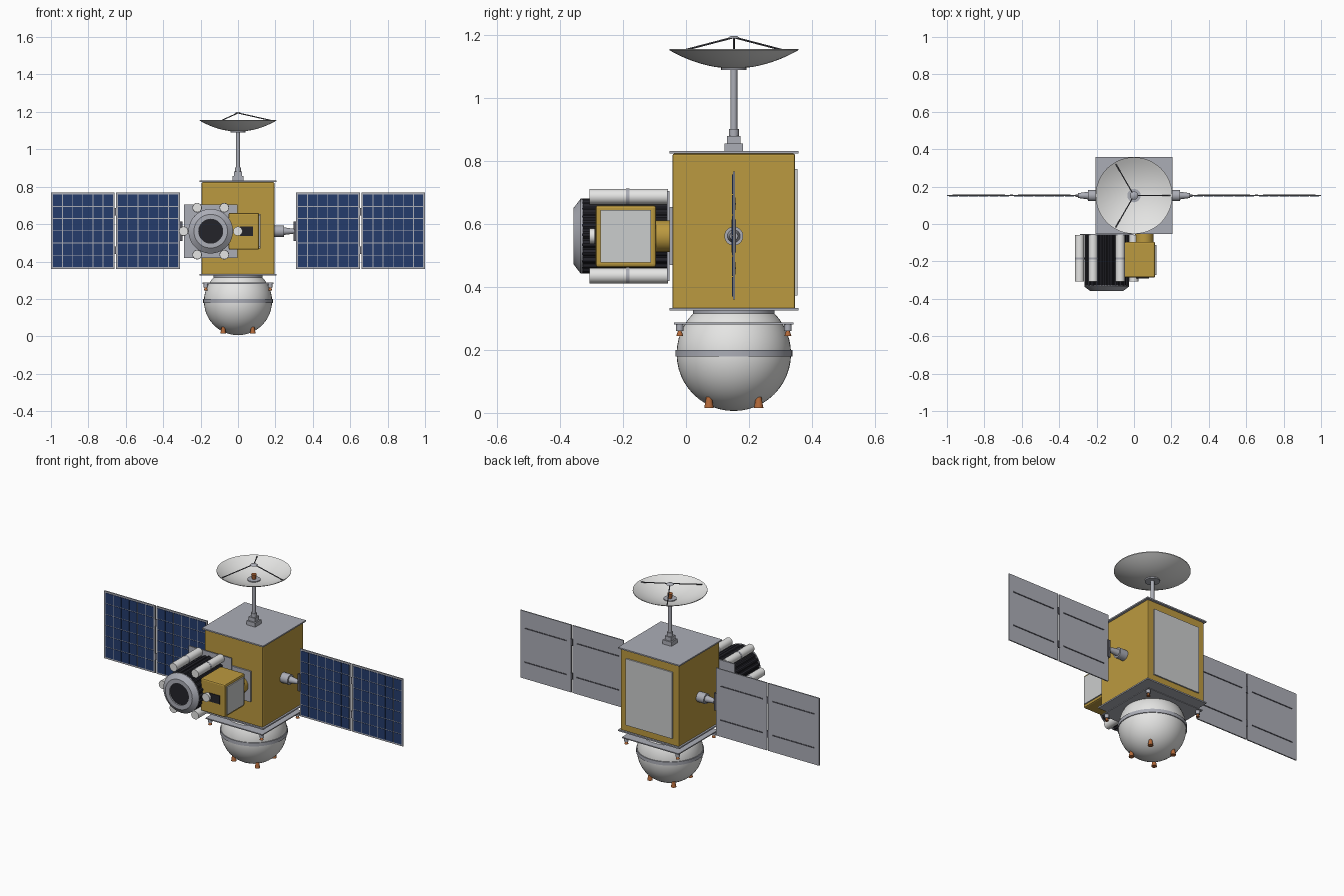
import bpy, bmesh, math
from mathutils import Vector, Matrix

cube = bpy.data.objects.get("Cube")
if cube:
    bpy.data.objects.remove(cube, do_unlink=True)


def material(name, r, g, b):
    m = bpy.data.materials.new(name)
    m.use_nodes = True
    m.diffuse_color = (r, g, b, 1)
    m.node_tree.nodes["Principled BSDF"].inputs["Base Color"].default_value = (r, g, b, 1)
    return m


GOLD = material("gold foil", .5, .32, .05)
GREY = material("grey metal", .41, .42, .47)
WHITE = material("white paint", .78, .78, .77)
RADIATOR = material("radiator white", .6, .61, .61)
BLUE = material("solar blue", .018, .045, .15)
DARK = material("dark housing", .017, .017, .023)
COPPER = material("copper", .45, .14, .04)
STEEL = material("dark steel", .1, .1, .12)
YC = .152  # depth of the main body axis
ZM = .562  # height of the array and instrument axis


def finish(name, bm, mat, smooth=True):
    bmesh.ops.recalc_face_normals(bm, faces=bm.faces)
    mesh = bpy.data.meshes.new(name)
    bm.to_mesh(mesh)
    bm.free()
    mesh.materials.append(mat)
    ob = bpy.data.objects.new(name, mesh)
    bpy.context.collection.objects.link(ob)
    if smooth:
        bpy.ops.object.select_all(action='DESELECT')
        ob.select_set(True)
        bpy.context.view_layer.objects.active = ob
        bpy.ops.object.shade_smooth_by_angle(angle=math.radians(35))
    return ob


def boxes(name, items, mat, bevel=0):
    """Each item is (x0, x1, y0, y1, z0, z1)."""
    bm = bmesh.new()
    for x0, x1, y0, y1, z0, z1 in items:
        mat4 = (Matrix.Translation(((x0 + x1) / 2, (y0 + y1) / 2, (z0 + z1) / 2))
                @ Matrix.Diagonal((x1 - x0, y1 - y0, z1 - z0, 1)))
        bmesh.ops.create_cube(bm, size=1, matrix=mat4)
    if bevel:
        bmesh.ops.bevel(bm, geom=bm.edges[:], offset=bevel, segments=2,
                        profile=.5, affect='EDGES')
    return finish(name, bm, mat, False)


def rods(name, items, mat, sides=24):
    """Each item is (start, end, start radius, end radius)."""
    bm = bmesh.new()
    for a, b, ra, rb in items:
        a, b = Vector(a), Vector(b)
        d = b - a
        turn = d.to_track_quat('Z', 'Y').to_matrix().to_4x4()
        bmesh.ops.create_cone(bm, cap_ends=True, segments=sides, radius1=ra, radius2=rb,
                              depth=d.length, matrix=Matrix.Translation((a + b) / 2) @ turn)
    return finish(name, bm, mat)


def lathe(name, profile, origin, mat, along_y=False, n=48):
    """Spin a closed (radius, height) profile about z, or about y."""
    bm = bmesh.new()
    rings = []
    for k in range(n):
        a = math.tau * k / n
        ring = []
        for r, h in profile:
            c, s = r * math.cos(a), r * math.sin(a)
            p = Vector((c, h, s)) if along_y else Vector((c, s, h))
            ring.append(bm.verts.new(p + Vector(origin)))
        rings.append(ring)
    m = len(profile)
    for k in range(n):
        p, q = rings[k], rings[(k + 1) % n]
        for i in range(m):
            j = (i + 1) % m
            bm.faces.new((p[i], p[j], q[j], q[i]))
    bmesh.ops.remove_doubles(bm, verts=bm.verts, dist=1e-5)
    return finish(name, bm, mat)


def slab(half, z0, z1):
    return (-half, half, YC - half, YC + half, z0, z1)


def post(z0, z1, r0, r1=None, x=0, y=0):
    return ((x, YC + y, z0), (x, YC + y, z1), r0, r0 if r1 is None else r1)


CORNERS = [(x, y) for x in (-1, 1) for y in (-1, 1)]

# Main body with end plates and rear radiator
boxes("body", [slab(.195, .33, .824)], GOLD, .006)
boxes("body_end_plates", [slab(.205, .824, .832), slab(.205, .325, .333)], GREY)
boxes("rear_radiator", [(-.155, .155, YC + .19, YC + .203, .373, .775)], RADIATOR)

# Propellant tank, its band and thrusters
bm = bmesh.new()
bmesh.ops.create_uvsphere(bm, u_segments=48, v_segments=24, radius=.182,
                          matrix=Matrix.Translation((0, YC, .188)))
finish("tank", bm, WHITE)
rods("tank_band", [post(.179, .2, .186)], GREY, 48)
rods("tank_neck", [post(.312, .326, .13)], GREY, 48)
boxes("thruster_plate", [slab(.19, .281, .287)], GREY)
rods("corner_pods", [post(.26, .281, .012, x=.172 * x, y=.172 * y) for x, y in CORNERS], GREY, 16)
rods("corner_nozzles", [post(.245, .262, .011, .005, .172 * x, .172 * y) for x, y in CORNERS], COPPER, 16)
rods("tank_nozzles", [post(.016, .05, .015, .009, .079 * x, .079 * y) for x, y in CORNERS], COPPER, 16)

# Dish mast
boxes("mast_base", [slab(.029, .832, .857), slab(.021, .857, .88)], GREY)
rods("mast", [post(.88, .902, .016), post(.9, 1.1, .011), post(1.09, 1.098, .04)], GREY)

# Dish with feed horn and tripod
radii = [.205 * i / 10 for i in range(11)]
bowl = [(r, 1.095 + .058 * (r / .205) ** 2) for r in radii]
lathe("dish", bowl + [(r, h + .004) for r, h in reversed(bowl)], (0, YC, 0), WHITE)
rods("feed_base", [post(1.097, 1.106, .036)], GREY)
rods("feed_horn", [post(1.104, 1.135, .01, .015)], COPPER)
rods("feed_reflector", [post(1.19, 1.198, .022, .01)], GREY)
rods("feed_tripod", [((.195 * math.cos(a), YC + .195 * math.sin(a), 1.15), (0, YC, 1.194), .003, .003)
                     for a in (0, math.tau / 3, -math.tau / 3)], STEEL, 8)

# Solar arrays on both sides
Z0, Z1, COLS, ROWS = .36, .768, 6, 6
for s, side in ((1, "left"), (-1, "right")):
    def mirrored(x0, x1, *rest):
        return (min(s * x0, s * x1), max(s * x0, s * x1), *rest)

    panels, cells, rails = [], [], []
    for x0 in (.31, .659):
        x1 = x0 + .341
        panels.append(mirrored(x0, x1, YC - .003, YC + .004, Z0, Z1))
        w, h = (x1 - x0 - .016) / COLS, (Z1 - Z0 - .016) / ROWS
        for i in range(COLS):
            for j in range(ROWS):
                cx, cz = x0 + .008 + i * w, Z0 + .008 + j * h
                cells.append(mirrored(cx + .002, cx + w - .002, YC - .005, YC - .002,
                                      cz + .002, cz + h - .002))
        for z in (.46, .665):
            rails.append(mirrored(x0 + .03, x1 - .03, YC + .003, YC + .007, z - .003, z + .003))
    boxes(side + "_array_panels", panels, GREY)
    boxes(side + "_array_cells", cells, BLUE)
    boxes(side + "_array_rails", rails, STEEL)
    boxes(side + "_array_hinges", [mirrored(.298, .314, YC - .007, YC + .007, .51, .615),
                                   mirrored(.648, .662, YC - .002, YC + .006, .44, .48),
                                   mirrored(.648, .662, YC - .002, YC + .006, .645, .685)], STEEL)
    rods(side + "_array_arm", [((s * .19, YC, ZM), (s * .245, YC, ZM), .03, .03),
                               ((s * .24, YC, ZM), (s * .3, YC, ZM), .021, .013)], GREY)

# Telescope housing with lengthwise fins
XT = -.146
bm = bmesh.new()
ring = []
for k in range(96):
    r = .119 if k % 4 < 2 else .112
    a = math.tau * k / 96
    ring.append(bm.verts.new((XT + r * math.cos(a), -.06, ZM + r * math.sin(a))))
face = bm.faces.new(ring)
out = bmesh.ops.extrude_face_region(bm, geom=[face])
bmesh.ops.translate(bm, vec=(0, -.27, 0),
                    verts=[v for v in out["geom"] if isinstance(v, bmesh.types.BMVert)])
finish("telescope_housing", bm, DARK, False)
lathe("telescope_rim", [(.119, -.328), (.119, -.335), (.09, -.357), (.064, -.357), (.064, -.328)],
      (XT, 0, ZM), GREY, True)
rods("telescope_lens", [((XT, -.325, ZM), (XT, -.348, ZM), .066, .066)], DARK, 48)
boxes("telescope_mount", [(XT - .143, XT + .143, -.06, -.053, .42, .705)], GREY)

# Six tubes around the telescope, with collars
tubes, collars = [], []
for k in range(6):
    a = math.tau * k / 6
    x, z = XT + .145 * math.cos(a), ZM + .145 * math.sin(a)
    tubes.append(((x, -.058, z), (x, -.307, z), .0245, .0245))
    collars.append(((x, -.18, z), (x, -.19, z), .0255, .0255))
rods("telescope_tubes", tubes, WHITE)
rods("tube_collars", collars, GREY)

# Instrument box beside the telescope
boxes("instrument_box", [(-.05, .113, -.287, -.095, .463, .66)], GOLD, .008)
boxes("instrument_radiator", [(.11, .12, -.272, -.112, .478, .645)], RADIATOR)
boxes("instrument_slot", [(.01, .08, -.291, -.285, .537, .588)], DARK)
rods("instrument_neck", [((.055, -.1, ZM), (.055, -.05, ZM), .05, .05)], GOLD, 32)
boxes("instrument_mount", [(-.12, .12, -.053, -.042, .47, .655)], GREY)
